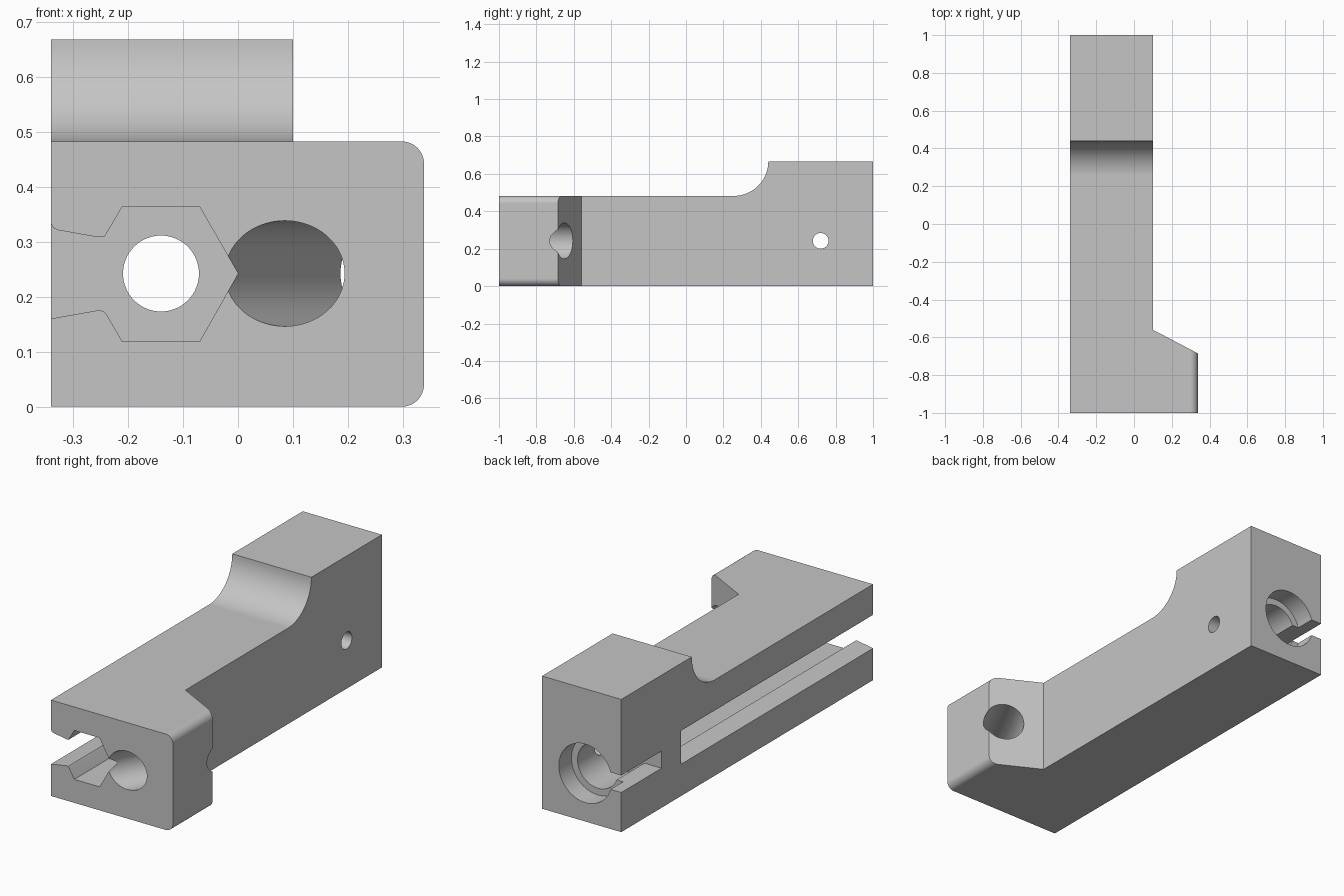
import bpy, bmesh, math
from mathutils import Vector

cube = bpy.data.objects.get("Cube")
if cube:
    bpy.data.objects.remove(cube, do_unlink=True)

grey = bpy.data.materials.new("light grey")
grey.use_nodes = True
colour = (0.56, 0.56, 0.56, 1)
grey.diffuse_color = colour
grey.node_tree.nodes["Principled BSDF"].inputs["Base Color"].default_value = colour

LEFT, RIGHT, STEP_X = -0.34, 0.338, 0.1
DECK, TOP = 0.482, 0.667
MID_X, MID_Z = -0.14, 0.242


def add_object(name, bm):
    bmesh.ops.recalc_face_normals(bm, faces=bm.faces)
    mesh = bpy.data.meshes.new(name)
    bm.to_mesh(mesh)
    bm.free()
    mesh.materials.append(grey)
    obj = bpy.data.objects.new(name, mesh)
    bpy.context.collection.objects.link(obj)
    return obj


def prism(name, points, axis, start, end):
    """Extrude a flat outline along x, y or z."""
    def place(p, d):
        return {"x": (d, p[0], p[1]), "y": (p[0], d, p[1]), "z": (p[0], p[1], d)}[axis]
    bm = bmesh.new()
    face = bm.faces.new([bm.verts.new(place(p, start)) for p in points])
    grown = bmesh.ops.extrude_face_region(bm, geom=[face])["geom"]
    verts = [v for v in grown if isinstance(v, bmesh.types.BMVert)]
    bmesh.ops.translate(bm, verts=verts, vec=place((0, 0), end - start))
    return add_object(name, bm)


def rod(name, radius, start, end):
    """Cylinder between two points."""
    a, b = Vector(start), Vector(end)
    bm = bmesh.new()
    bmesh.ops.create_cone(bm, cap_ends=True, segments=64, radius1=radius,
                          radius2=radius, depth=(b - a).length)
    obj = add_object(name, bm)
    turn = (b - a).to_track_quat("Z", "Y").to_matrix().to_4x4()
    turn.translation = (a + b) / 2
    obj.data.transform(turn)
    return obj


def arc(cx, cy, radius, a0, a1, steps=20):
    angles = [math.radians(a0 + (a1 - a0) * i / steps) for i in range(steps + 1)]
    return [(cx + radius * math.cos(a), cy + radius * math.sin(a)) for a in angles]


def cut(target, cutter):
    mod = target.modifiers.new("cut", "BOOLEAN")
    mod.operation = "DIFFERENCE"
    mod.solver = "EXACT"
    mod.object = cutter
    bpy.context.view_layer.update()
    bpy.context.view_layer.objects.active = target
    bpy.ops.object.modifier_apply(modifier=mod.name)
    bpy.data.objects.remove(cutter, do_unlink=True)


# Body: side outline with the raised rear block and its concave sweep
sweep = TOP - DECK
outline = [(-1, 0), (1, 0), (1, TOP)] + arc(0.44 - sweep, TOP, sweep, 0, -90) + [(-1, DECK)]
body = prism("slider_body", outline, "x", LEFT, RIGHT)

# Narrow the body behind the front flange
cut(body, prism("side_cutter", [(STEP_X, -0.56), (RIGHT, -0.685), (0.5, -0.771),
                                (0.5, 1.1), (STEP_X, 1.1)], "z", -0.1, 0.8))

# Round the flange's two outer edges
r = 0.04
for z, sign in ((0, 1), (DECK, -1)):
    curve = arc(RIGHT - r, z + sign * r, r, 0, -90 * sign, 12)
    far = z - sign * 0.03
    cut(body, prism("edge_cutter", curve + [(RIGHT - r, far), (RIGHT + 0.03, far),
                                            (RIGHT + 0.03, z + sign * r)], "y", -1.1, -0.5))

# Hexagonal channel with a flared side opening
channel = [(-0.4, 0.333), (LEFT, 0.333), (-0.336, 0.325), (-0.328, 0.321),
           (-0.255, 0.308), (-0.243, 0.308), (-0.21, 0.364), (-0.07, 0.364),
           (0, MID_Z), (-0.07, 0.118), (-0.21, 0.118), (-0.239, 0.168),
           (-0.245, 0.174), (-0.255, 0.175), (LEFT, 0.16), (-0.4, 0.15)]
cut(body, prism("channel_cutter", channel, "y", -1.1, 0.524))

# Stepped rear bore, opening into the channel
for radius, y0, y1 in ((0.147, 0.9, 1.1), (0.113, 0.68, 1.0), (0.069, 0.45, 0.8)):
    cut(body, rod("bore_cutter", radius, (MID_X, y0, MID_Z), (MID_X, y1, MID_Z)))

# Rear side slot and the cross pin hole facing it
slot = [(-0.4, 0.199), (MID_X, 0.199), (MID_X, 0.285), (-0.4, 0.285)]
cut(body, prism("slot_cutter", slot, "y", 0.68, 1.1))
cut(body, rod("pin_cutter", 0.042, (MID_X, 0.72, MID_Z), (0.2, 0.72, MID_Z)))

# Angled bore through the flange, square to its slanted face
start = Vector((0.085, -1, MID_Z))
way = Vector((0.47, 0.883, 0))
cut(body, rod("angled_cutter", 0.096, start - way * 0.2, start + way * 0.7))

# Smooth curved walls, crisp edges
bpy.ops.object.select_all(action="DESELECT")
body.select_set(True)
bpy.context.view_layer.objects.active = body
bpy.ops.object.shade_smooth_by_angle(angle=math.radians(25))
body.modifiers.new("flat_faces", "WEIGHTED_NORMAL").keep_sharp = True
